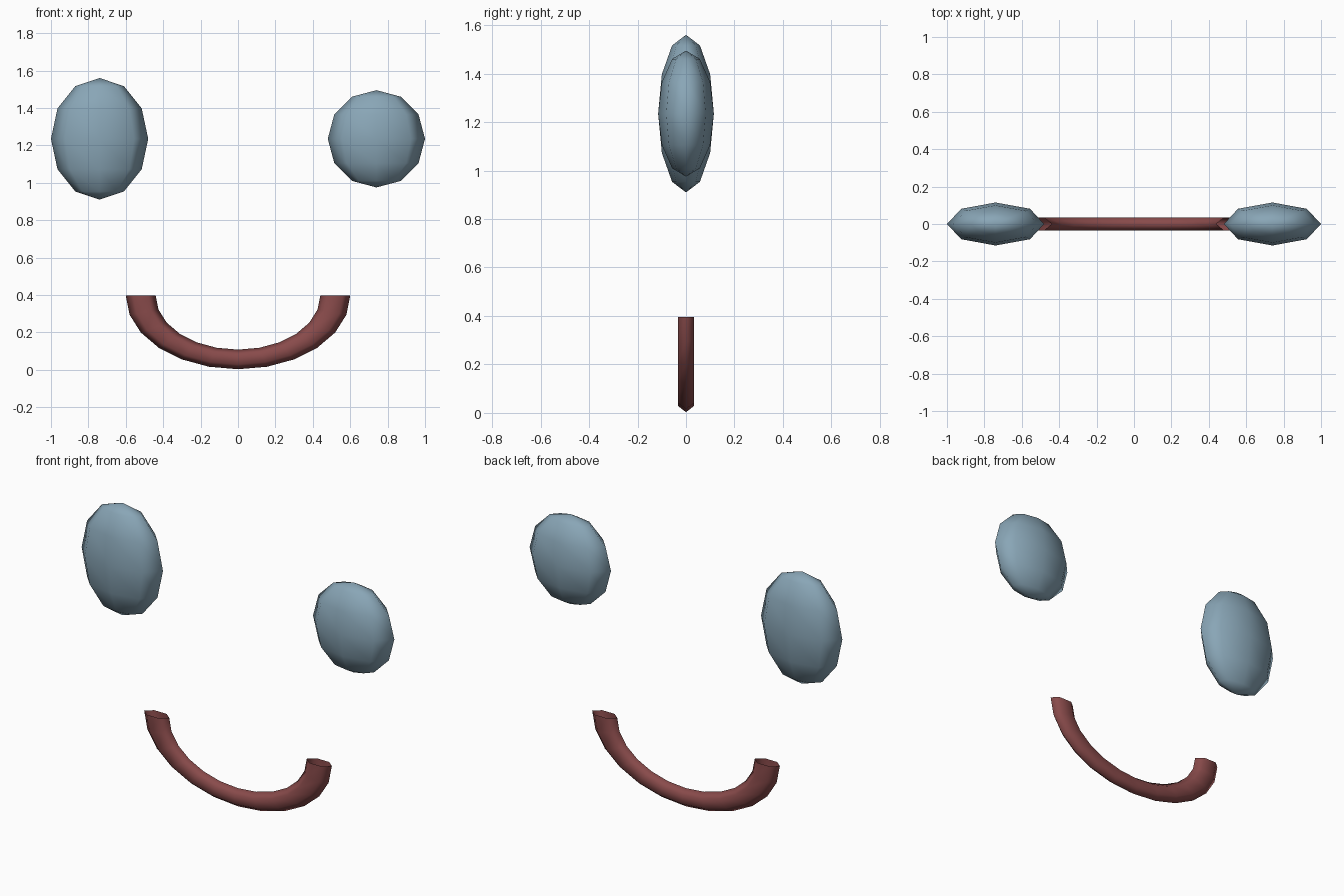
import bpy, bmesh, math
from mathutils import Matrix

if "Cube" in bpy.data.objects:
    bpy.data.objects.remove(bpy.data.objects["Cube"])


def material(name, rgb):
    mat = bpy.data.materials.new(name)
    mat.diffuse_color = (*rgb, 1)
    mat.use_nodes = True
    mat.node_tree.nodes["Principled BSDF"].inputs["Base Color"].default_value = mat.diffuse_color
    return mat


def add_part(name, bm, mat):
    bmesh.ops.recalc_face_normals(bm, faces=bm.faces)
    mesh = bpy.data.meshes.new(name)
    bm.to_mesh(mesh)
    bm.free()
    mesh.materials.append(mat)
    for poly in mesh.polygons:
        poly.use_smooth = True
    obj = bpy.data.objects.new(name, mesh)
    bpy.context.collection.objects.link(obj)
    return obj


blue = material("eye_blue", (0.25, 0.38, 0.47))
red = material("mouth_red", (0.25, 0.07, 0.07))

# Eyes: low-poly spheres squashed front to back, the left one taller
for name, x, half_height in (("left_eye", -0.74, 0.325), ("right_eye", 0.74, 0.26)):
    bm = bmesh.new()
    bmesh.ops.create_uvsphere(bm, u_segments=8, v_segments=6, radius=1)
    bmesh.ops.scale(bm, vec=(0.26, 0.115, half_height), verts=bm.verts)
    eye = add_part(name, bm, blue)
    eye.location = (x, 0, 1.235)

# Mouth: lower half of a six-sided torus, flattened, with open ends
STEPS, SIDES = 12, 6
MAJOR, MINOR = 0.52, 0.08
bm = bmesh.new()
rings = []
for i in range(STEPS + 1):
    a = math.pi + math.pi * i / STEPS
    ring = []
    for j in range(SIDES):
        b = 2 * math.pi * j / SIDES
        r = MAJOR + MINOR * math.cos(b)
        ring.append(bm.verts.new((r * math.cos(a), MINOR * math.sin(b), r * math.sin(a))))
    rings.append(ring)
for r0, r1 in zip(rings, rings[1:]):
    for j in range(SIDES):
        k = (j + 1) % SIDES
        bm.faces.new((r0[j], r0[k], r1[k], r1[j]))
bmesh.ops.transform(bm, matrix=Matrix.Diagonal((1, 0.49, 0.655, 1)), verts=bm.verts)
mouth = add_part("smiling_mouth", bm, red)
mouth.location = (0, 0, 0.396)
